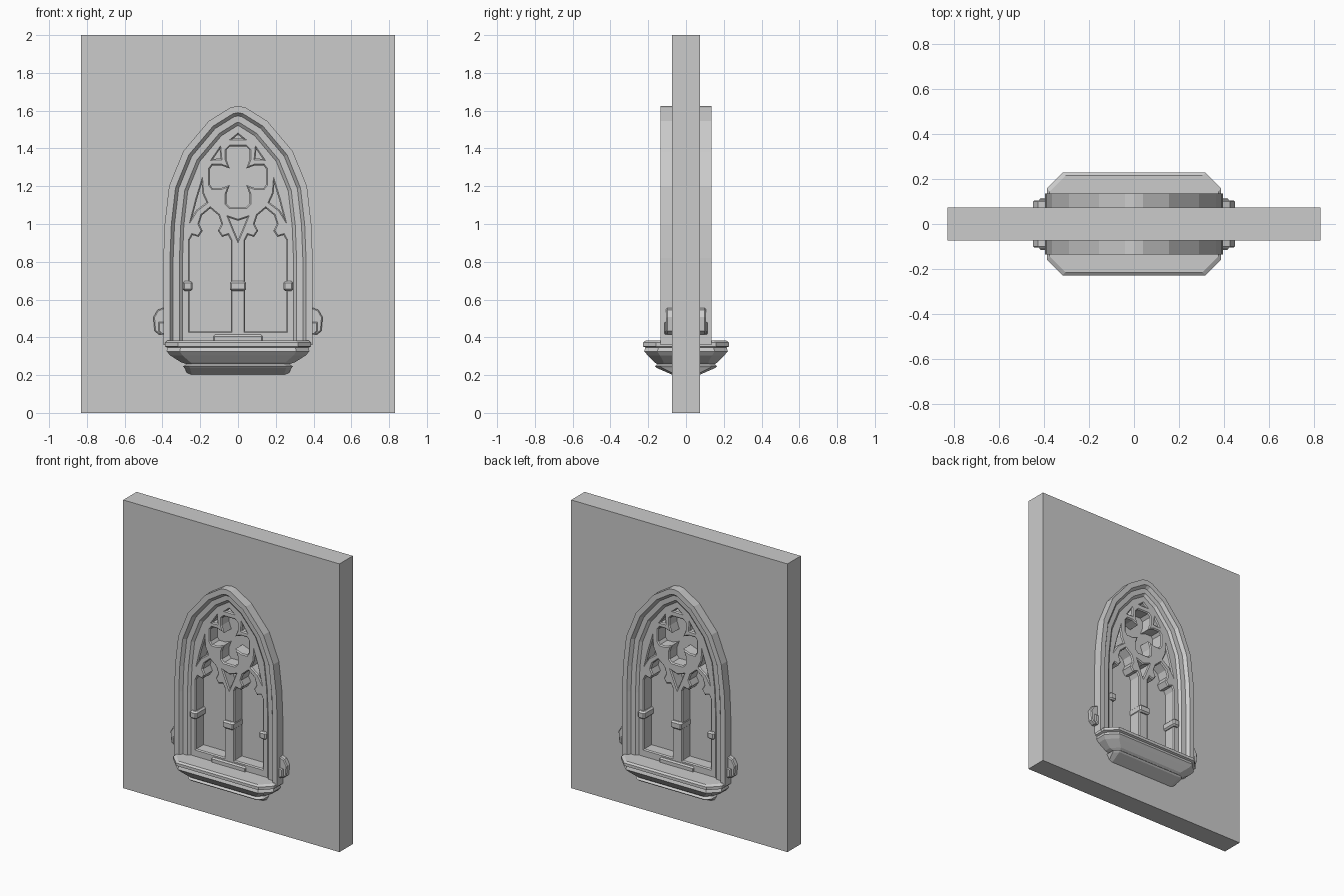
import bpy, bmesh
from mathutils import Vector

if "Cube" in bpy.data.objects:
    bpy.data.objects.remove(bpy.data.objects["Cube"])


def plate(name, loops, half, bevel=0.0):
    """Filled outline (later loops are holes) in the XZ plane, thickened both ways in Y."""
    cu = bpy.data.curves.new(name, 'CURVE')
    cu.dimensions = '2D'
    cu.fill_mode = 'BOTH'
    cu.extrude = half - bevel
    cu.bevel_depth = bevel
    cu.bevel_resolution = 0
    for loop in loops:
        sp = cu.splines.new('POLY')
        sp.points.add(len(loop) - 1)
        for p, (x, z) in zip(sp.points, loop):
            p.co = (x, z, 0, 1)
        sp.use_cyclic_u = True
        sp.use_smooth = False
    ob = bpy.data.objects.new(name, cu)
    bpy.context.collection.objects.link(ob)
    ob.rotation_euler.x = 1.5707963
    bpy.ops.object.select_all(action='DESELECT')
    ob.select_set(True)
    bpy.context.view_layer.objects.active = ob
    bpy.ops.object.convert(target='MESH')
    return bpy.context.object


def loft(name, rings, closed_rings=True, loop_rings=False):
    """Skin between rings of equal point count."""
    bm = bmesh.new()
    vs = [[bm.verts.new(p) for p in r] for r in rings]
    n = len(rings[0])
    pairs = list(zip(vs, vs[1:] + vs[:1])) if loop_rings else list(zip(vs, vs[1:]))
    for a, b in pairs:
        for i in range(n if closed_rings else n - 1):
            j = (i + 1) % n
            bm.faces.new((a[i], a[j], b[j], b[i]))
    if closed_rings and not loop_rings:
        bm.faces.new(vs[0])
        bm.faces.new(vs[-1])
    bmesh.ops.recalc_face_normals(bm, faces=bm.faces)
    me = bpy.data.meshes.new(name)
    bm.to_mesh(me)
    bm.free()
    ob = bpy.data.objects.new(name, me)
    bpy.context.collection.objects.link(ob)
    return ob


def octagon(hx, hy, z, c):
    return [(hx, -hy + c, z), (hx, hy - c, z), (hx - c, hy, z), (-hx + c, hy, z),
            (-hx, hy - c, z), (-hx, -hy + c, z), (-hx + c, -hy, z), (hx - c, -hy, z)]


def inset(path, d):
    """Offset an open counter-clockwise path inwards with mitred corners."""
    pts = [Vector(p) for p in path]
    out = []
    for i, p in enumerate(pts):
        e1 = (p - pts[i - 1]).normalized() if i else None
        e2 = (pts[i + 1] - p).normalized() if i < len(pts) - 1 else None
        e1, e2 = e1 or e2, e2 or e1
        n1, n2 = Vector((-e1.y, e1.x)), Vector((-e2.y, e2.x))
        m = (n1 + n2) / (1 + n1.dot(n2))
        out.append((p.x + m.x * d, p.y + m.y * d))
    return out


def mirror(half):
    return half + [(-x, z) for x, z in reversed(half) if abs(x) > 1e-6]


def flip(loop, s):
    return [(s * x, z) for x, z in loop]


# Pointed arch shared by the frame, wall opening, tracery and pane
arch = mirror([(.395, .36), (.395, .82), (.388, 1.0), (.365, 1.2), (.29, 1.385),
               (.155, 1.545), (.04, 1.617), (0, 1.625)])

# Wall slab with arched opening
plate("wall", [[(-.83, 0), (.83, 0), (.83, 2), (-.83, 2)], inset(arch, .05)], .073)

# Moulded window frame, the same on both faces
profile = [(0, .135), (.035, .135), (.052, .113), (.085, .111), (.108, .09), (.13, .088)]
profile = [(d, -y) for d, y in profile] + [(d, y) for d, y in reversed(profile)]
loft("frame", [[(x, y, z) for x, z in inset(arch, d)] for d, y in profile],
     closed_rings=False, loop_rings=True)

# Tracery: lancets, quatrefoil and small piercings
lancet = [(.116, .425), (.116, .915), (.098, .95), (.065, .94), (.048, .965),
          (.066, 1.0), (.05, 1.05), (0, 1.092)]
lancet = [(x + .147, z) for x, z in mirror(lancet)]
quarter = [(.155, .045), (.138, .068), (.09, .068), (.055, .055),
           (.068, .09), (.068, .145), (.045, .168)]
upper = mirror(quarter)
quatrefoil = [(x, z + 1.25) for x, z in upper + [(-x, -z) for x, z in upper]]
side_light = [(.188, 1.25), (.225, 1.13), (.258, 1.0), (.215, 1.07), (.158, 1.112), (.182, 1.165)]
corner_light = [(.145, 1.337), (.085, 1.34), (.092, 1.415)]
centre_light = [(0, .90), (.03, .97), (.06, 1.045), (0, 1.025), (-.06, 1.045), (-.03, .97)]
top_light = [(.045, 1.445), (0, 1.482), (-.045, 1.445)]
holes = [quatrefoil, centre_light, top_light]
for s in (1, -1):
    holes += [flip(h, s) for h in (lancet, side_light, corner_light)]
plate("tracery", [inset(arch, .09)] + holes, .096, .007)

# Window pane in the middle of the wall
plate("pane", [inset(arch, .08)], .012)

# Bands round the mullion and the jambs
for name, x, w in (("mullion_band", 0, .042), ("left_band", -.266, .026), ("right_band", .266, .026)):
    ob = loft(name, [octagon(w - i, .115 - i, z, .008)
              for i, z in ((.01, .645), (0, .655), (0, .688), (.01, .698))])
    ob.location.x = x

# Low step at the foot of the lights
loft("foot_step", [octagon(.13, .108, .37, .005), octagon(.13, .108, .405, .005),
                   octagon(.122, .1, .415, .005)])

# Moulded sill with cut corners and tapering apron
sill = [(.375, .215, .382, .07), (.387, .228, .372, .07), (.387, .228, .352, .07),
        (.374, .215, .346, .07), (.378, .222, .326, .07), (.36, .203, .305, .065),
        (.302, .168, .268, .05), (.272, .152, .258, .03), (.29, .165, .247, .03),
        (.284, .155, .238, .03), (.265, .075, .203, .02)]
loft("sill", [octagon(*r) for r in sill])

# Projecting lugs low on each side
lug = [(.36, .42), (.415, .42), (.436, .437), (.442, .505), (.422, .54), (.39, .552), (.36, .552)]
foot = [(.36, .42), (.40, .42), (.415, .435), (.415, .475), (.36, .475)]
for s, side in ((1, "right"), (-1, "left")):
    plate(side + "_lug", [flip(lug, s)], .105, .006)
    plate(side + "_lug_foot", [flip(foot, s)], .115, .006)
